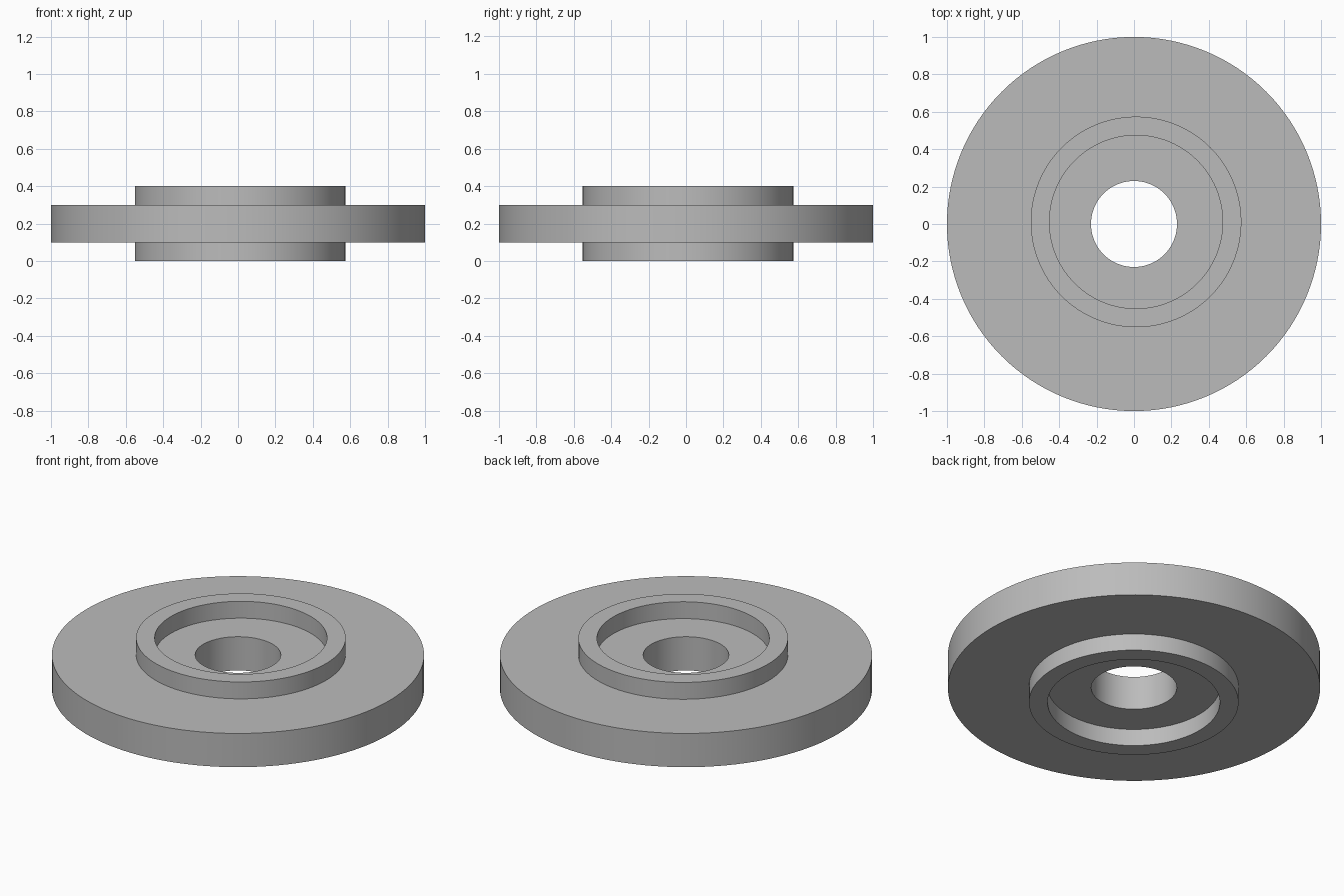
import bpy, bmesh, math
from mathutils import Matrix, Vector

cube = bpy.data.objects.get("Cube")
if cube:
    bpy.data.objects.remove(cube, do_unlink=True)

SEGMENTS = 128

grey = bpy.data.materials.new("plain grey")
grey.use_nodes = True
colour = (0.5, 0.5, 0.5, 1)
grey.diffuse_color = colour
grey.node_tree.nodes["Principled BSDF"].inputs["Base Color"].default_value = colour


def tube(name, inner, outer, bottom, top, centre=(0, 0)):
    """Closed tube made by spinning a rectangular section around z."""
    bm = bmesh.new()
    section = [(inner, bottom), (outer, bottom), (outer, top), (inner, top)]
    verts = [bm.verts.new((r, 0, z)) for r, z in section]
    edges = [bm.edges.new((verts[i], verts[(i + 1) % 4])) for i in range(4)]
    bmesh.ops.spin(bm, geom=verts + edges, axis=(0, 0, 1), cent=(0, 0, 0),
                   angle=math.tau, steps=SEGMENTS, use_merge=True)
    bmesh.ops.remove_doubles(bm, verts=bm.verts, dist=0.0001)
    bmesh.ops.recalc_face_normals(bm, faces=bm.faces)
    mesh = bpy.data.meshes.new(name)
    bm.to_mesh(mesh)
    bm.free()
    mesh.materials.append(grey)
    obj = bpy.data.objects.new(name, mesh)
    obj.location = (*centre, 0)
    bpy.context.collection.objects.link(obj)
    bpy.ops.object.select_all(action="DESELECT")
    obj.select_set(True)
    bpy.context.view_layer.objects.active = obj
    bpy.ops.object.shade_smooth_by_angle(angle=math.radians(30))
    return obj


# Wide disc with a central bore
tube("disc_plate", 0.23, 1.0, 0.1, 0.3)

# Raised rims on both faces, set slightly off the disc's axis
RIM_CENTRE = (0.011, 0.011)
for name, bottom in (("upper_rim", 0.3), ("lower_rim", 0.0)):
    tube(name, 0.463, 0.563, bottom, bottom + 0.1, RIM_CENTRE)
